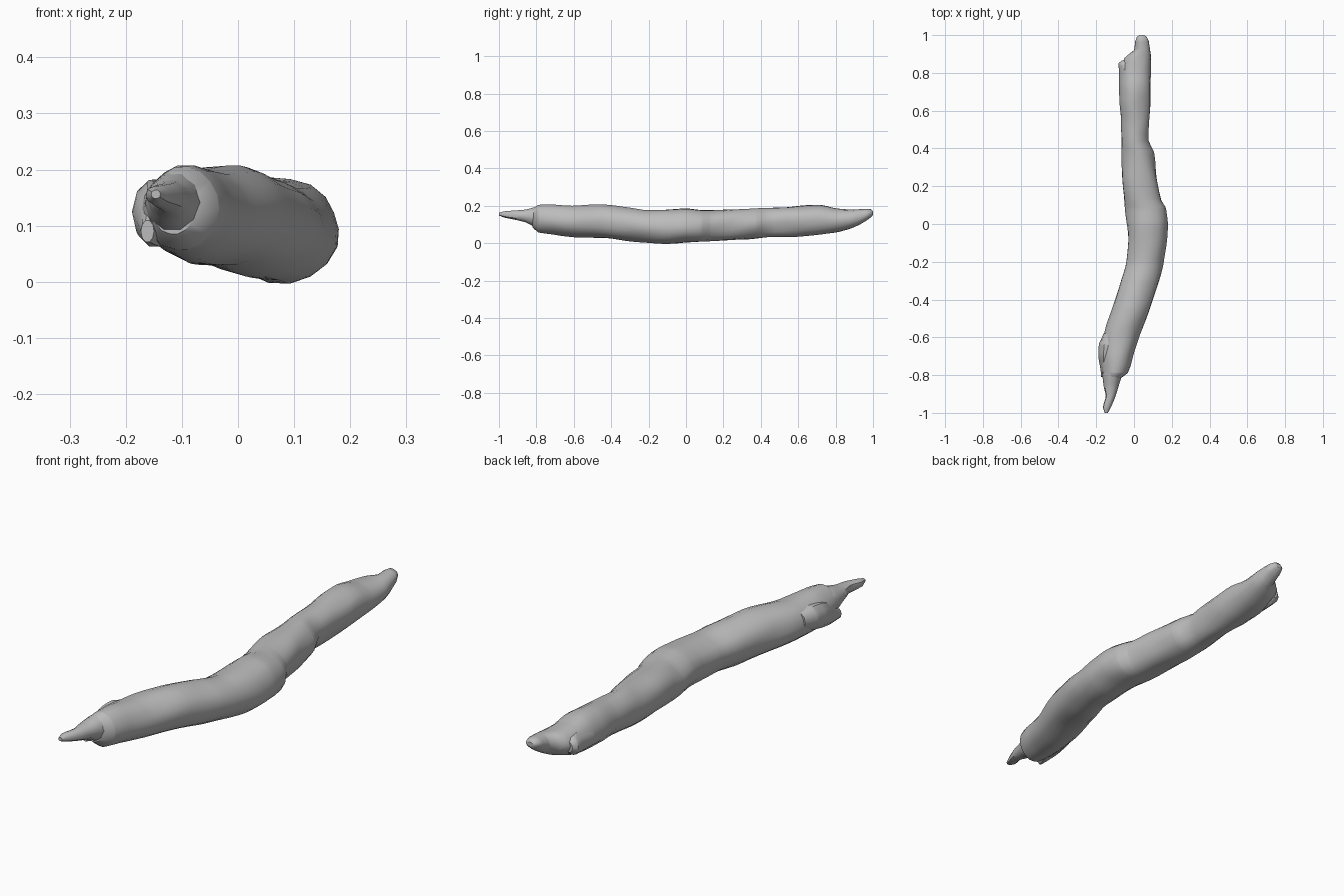
import bpy, bmesh, math
from mathutils import Vector, noise

bark = bpy.data.materials.new("grey_bark")
bark.diffuse_color = (0.5, 0.5, 0.5, 1)


def smooth_at(rows, y):
    """Cubic interpolation of the section rows (y first) without overshoot."""
    i = max(k for k in range(len(rows) - 1) if rows[k][0] <= y)
    a, b = rows[i], rows[i + 1]
    t = (y - a[0]) / (b[0] - a[0])
    out = []
    for c in range(1, 5):
        def slope(k):
            if k == 0 or k == len(rows) - 1:
                return 0
            p, q, r = rows[k - 1], rows[k], rows[k + 1]
            d1, d2 = (q[c] - p[c]) / (q[0] - p[0]), (r[c] - q[c]) / (r[0] - q[0])
            return 0 if d1 * d2 <= 0 else 2 * d1 * d2 / (d1 + d2)
        h = b[0] - a[0]
        out.append((2*t**3 - 3*t*t + 1) * a[c] + (t**3 - 2*t*t + t) * h * slope(i)
                   + (3*t*t - 2*t**3) * b[c] + (t**3 - t*t) * h * slope(i + 1))
    return out


def loft(name, rows, sides, step, rough):
    """Closed limb through sections (y, left, right, bottom, top)."""
    bm = bmesh.new()
    y0, y1 = rows[0][0], rows[-1][0]
    n = max(3, round((y1 - y0) / step))
    ys = sorted({round(y0 + (y1 - y0) * i / n, 4) for i in range(n)} | {r[0] for r in rows})
    rings = []
    for y in ys:
        l, r, b, t = smooth_at(rows, y) if y < y1 else rows[-1][1:]
        ring = []
        for k in range(sides):
            a = 2 * math.pi * k / sides
            ca, sa = math.cos(a), math.sin(a)
            # long, shallow dents and ridges in the bark
            s = 1 + rough * noise.noise(Vector((ca * 1.3, y * 6, sa * 1.3)))
            ring.append(bm.verts.new(((l + r) / 2 + (r - l) / 2 * ca * s, y,
                                      (b + t) / 2 + (t - b) / 2 * sa * s)))
        rings.append(ring)
    for p, q in zip(rings, rings[1:]):
        for k in range(sides):
            j = (k + 1) % sides
            bm.faces.new((p[k], p[j], q[j], q[k]))
    bm.faces.new(rings[0])
    bm.faces.new(rings[-1])
    bmesh.ops.recalc_face_normals(bm, faces=bm.faces)
    me = bpy.data.meshes.new(name)
    bm.to_mesh(me)
    bm.free()
    me.materials.append(bark)
    ob = bpy.data.objects.new(name, me)
    bpy.context.collection.objects.link(ob)
    bpy.context.view_layer.objects.active = ob
    ob.select_set(True)
    bpy.ops.object.shade_smooth_by_angle(angle=math.radians(40))
    ob.select_set(False)


# Main bent limb with a blunt broken front
loft("branch", [
    (-0.82, -0.155, -0.075, 0.085, 0.185),
    (-0.79, -0.165, -0.037, 0.056, 0.203),
    (-0.70, -0.172, -0.007, 0.045, 0.205),
    (-0.60, -0.168, 0.028, 0.036, 0.203),
    (-0.45, -0.120, 0.083, 0.025, 0.205),
    (-0.30, -0.070, 0.130, 0.010, 0.190),
    (-0.20, -0.040, 0.157, 0.004, 0.176),
    (-0.08, -0.030, 0.180, 0.000, 0.180),
    (0.00, -0.035, 0.184, 0.004, 0.185),
    (0.08, -0.045, 0.176, 0.008, 0.180),
    (0.13, -0.053, 0.148, 0.011, 0.181),
    (0.25, -0.065, 0.122, 0.015, 0.184),
    (0.38, -0.066, 0.102, 0.023, 0.188),
    (0.44, -0.066, 0.077, 0.030, 0.190),
    (0.55, -0.065, 0.082, 0.035, 0.196),
    (0.66, -0.078, 0.090, 0.042, 0.202),
    (0.72, -0.078, 0.090, 0.045, 0.205),
    (0.80, -0.070, 0.090, 0.056, 0.190),
    (0.88, -0.048, 0.091, 0.078, 0.184),
    (0.92, 0.000, 0.085, 0.095, 0.184),
    (0.97, 0.008, 0.077, 0.125, 0.185),
    (0.99, 0.015, 0.068, 0.140, 0.182),
    (1.00, 0.028, 0.055, 0.152, 0.172)], 18, 0.035, 0.10)

# Long pointed splinter at the front
loft("front_splinter", [
    (-1.00, -0.155, -0.138, 0.148, 0.164),
    (-0.97, -0.165, -0.122, 0.136, 0.172),
    (-0.91, -0.150, -0.097, 0.124, 0.178),
    (-0.86, -0.160, -0.082, 0.112, 0.182),
    (-0.80, -0.165, -0.065, 0.085, 0.195),
    (-0.72, -0.150, -0.040, 0.090, 0.200)], 10, 0.025, 0.12)

# Raised bark flakes on the left of the broken front
loft("front_bark_flake", [
    (-0.81, -0.173, -0.150, 0.070, 0.110),
    (-0.76, -0.178, -0.120, 0.060, 0.150),
    (-0.69, -0.189, -0.110, 0.070, 0.180),
    (-0.64, -0.188, -0.100, 0.080, 0.185),
    (-0.58, -0.165, -0.090, 0.090, 0.175)], 10, 0.025, 0.10)

# Torn bark edge at the back left
loft("back_bark_flake", [
    (0.62, -0.070, 0.000, 0.080, 0.150),
    (0.70, -0.080, 0.000, 0.070, 0.165),
    (0.80, -0.078, 0.010, 0.070, 0.170),
    (0.85, -0.082, -0.010, 0.085, 0.160),
    (0.865, -0.065, -0.030, 0.100, 0.145)], 10, 0.025, 0.08)
